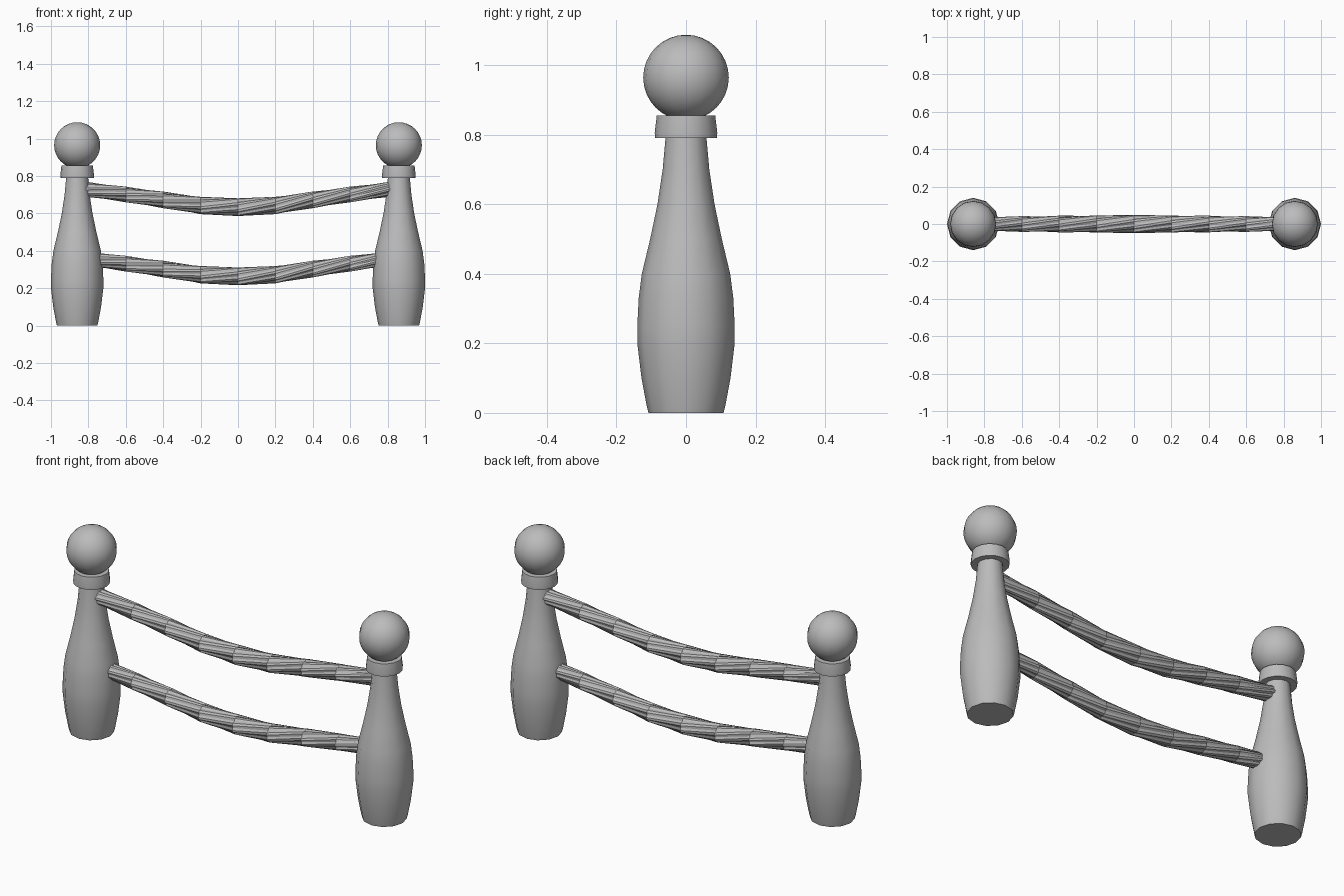
import bpy, bmesh, math

cube = bpy.data.objects.get("Cube")
if cube:
    bpy.data.objects.remove(cube, do_unlink=True)

grey = bpy.data.materials.new("plain grey")
grey.use_nodes = True
colour = (0.5, 0.5, 0.5, 1)
grey.diffuse_color = colour
grey.node_tree.nodes["Principled BSDF"].inputs["Base Color"].default_value = colour


def loft(name, rings, angle):
    """Skin a list of closed rings, cap both ends and smooth the soft edges."""
    bm = bmesh.new()
    loops = [[bm.verts.new(p) for p in ring] for ring in rings]
    n = len(loops[0])
    for a, b in zip(loops, loops[1:]):
        for i in range(n):
            j = (i + 1) % n
            bm.faces.new((a[i], a[j], b[j], b[i]))
    bm.faces.new(loops[0][::-1])
    bm.faces.new(loops[-1])
    bmesh.ops.recalc_face_normals(bm, faces=bm.faces)
    mesh = bpy.data.meshes.new(name)
    bm.to_mesh(mesh)
    bm.free()
    obj = bpy.data.objects.new(name, mesh)
    bpy.context.collection.objects.link(obj)
    finish(obj, angle)


def finish(obj, angle):
    obj.data.materials.append(grey)
    bpy.ops.object.select_all(action='DESELECT')
    obj.select_set(True)
    bpy.context.view_layer.objects.active = obj
    bpy.ops.object.shade_smooth_by_angle(angle=math.radians(angle))


def turned(name, x, profile, sides):
    """Revolve (radius, height) points about a vertical axis at x."""
    turns = [2 * math.pi * i / sides for i in range(sides)]
    loft(name, [[(x + r * math.cos(t), r * math.sin(t), z) for t in turns]
                for r, z in profile], 40)


def rope(name, drop):
    """Twisted, sagging rope with rounded strands."""
    half = [(0, .633), (.2, .642), (.4, .672), (.6, .701), (.8, .727), (.84, .732)]
    path = [(-x, z) for x, z in half[:0:-1]] + half
    strands, steps = 8, 3
    n = strands * steps
    rings = []
    for x, z in path:
        size = 0.049 - 0.011 * abs(x)
        ring = []
        for i in range(n):
            t = 2 * math.pi * i / n - 3.3 * x
            r = size * (0.89 if i % steps == 0 else 1)
            ring.append((x, r * math.cos(t), z - drop + r * math.sin(t)))
        rings.append(ring)
    loft(name, rings, 32)


post = [(.108, 0), (.113, .02), (.128, .1), (.14, .2), (.14, .25), (.136, .33),
        (.127, .4), (.103, .5), (.082, .6), (.067, .7), (.058, .8)]
collar = [(.05, .79), (.089, .79), (.09, .805), (.084, .855), (.05, .855)]

# Posts, collars and ball finials
for side, x in (("left", .86), ("right", -.86)):
    turned(side + "_post", x, post, 12)
    turned(side + "_collar", x, collar, 16)
    bpy.ops.mesh.primitive_uv_sphere_add(segments=16, ring_count=16, radius=.123,
                                         location=(x, 0, .964))
    ball = bpy.context.object
    ball.name = side + "_ball"
    finish(ball, 40)

# Ropes between the posts
rope("upper_rope", 0)
rope("lower_rope", .37)
